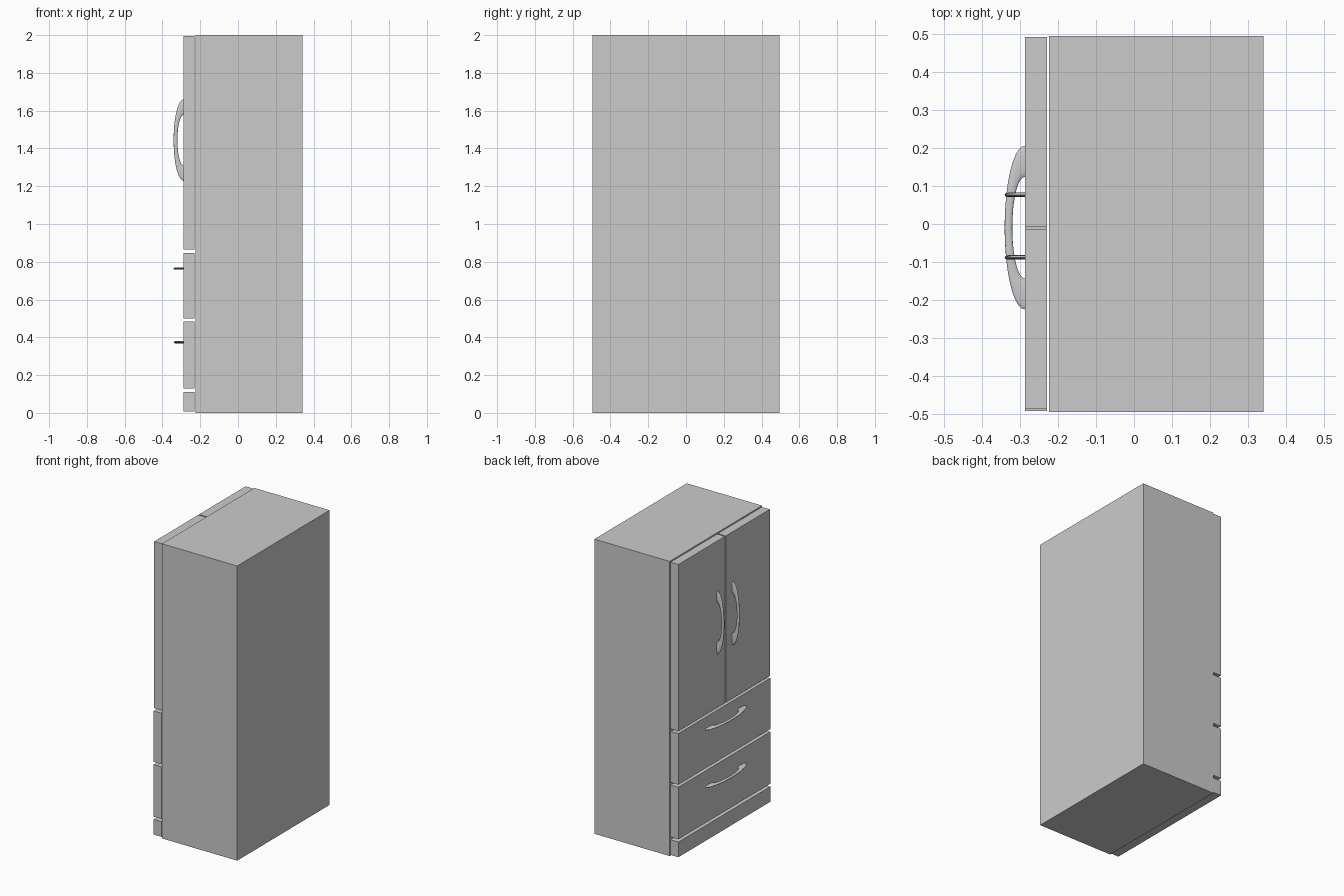
import bpy
import math

if "Cube" in bpy.data.objects:
    bpy.data.objects.remove(bpy.data.objects["Cube"])


def box(name, x, y, z):
    """Axis-aligned box from (min, max) ranges."""
    bpy.ops.mesh.primitive_cube_add(size=1, location=[(a + b) / 2 for a, b in (x, y, z)])
    ob = bpy.context.object
    ob.name = name
    ob.scale = [b - a for a, b in (x, y, z)]
    bpy.ops.object.transform_apply(location=False, rotation=False, scale=True)
    return ob


def handle(name, y, z, upright):
    """Flattened ring, half sunk into the panel so an arch stands proud."""
    bpy.ops.mesh.primitive_torus_add(major_radius=0.81, minor_radius=0.19,
                                     major_segments=64, minor_segments=16,
                                     location=(FRONT, y, z))
    ob = bpy.context.object
    ob.name = name
    ob.scale = (0.053, 0.2155, 0.03)
    bpy.ops.object.transform_apply(location=False, rotation=False, scale=True)
    if upright:
        ob.rotation_euler.x = math.pi / 2
    bpy.ops.object.shade_smooth_by_angle(angle=math.radians(40))
    return ob


FRONT = -0.288
PANEL_X = (FRONT, -0.229)

# Cabinet
box("cabinet", (-0.224, 0.341), (-0.4955, 0.4955), (0, 2))

# Pair of upper doors with upright handles
for side, y, handle_y in (("left", (-0.006, 0.493), 0.077),
                          ("right", (-0.487, -0.015), -0.088)):
    box(side + "_door", PANEL_X, y, (0.864, 1.995))
    handle(side + "_door_handle", handle_y, 1.444, True)

# Drawers with level handles
for level, z, handle_z in (("upper", (0.501, 0.847), 0.764),
                           ("lower", (0.130, 0.483), 0.374)):
    box(level + "_drawer", PANEL_X, (-0.493, 0.493), z)
    handle(level + "_drawer_handle", -0.0095, handle_z, False)

# Kick plate
box("kick_plate", PANEL_X, (-0.493, 0.493), (0.008, 0.111))
